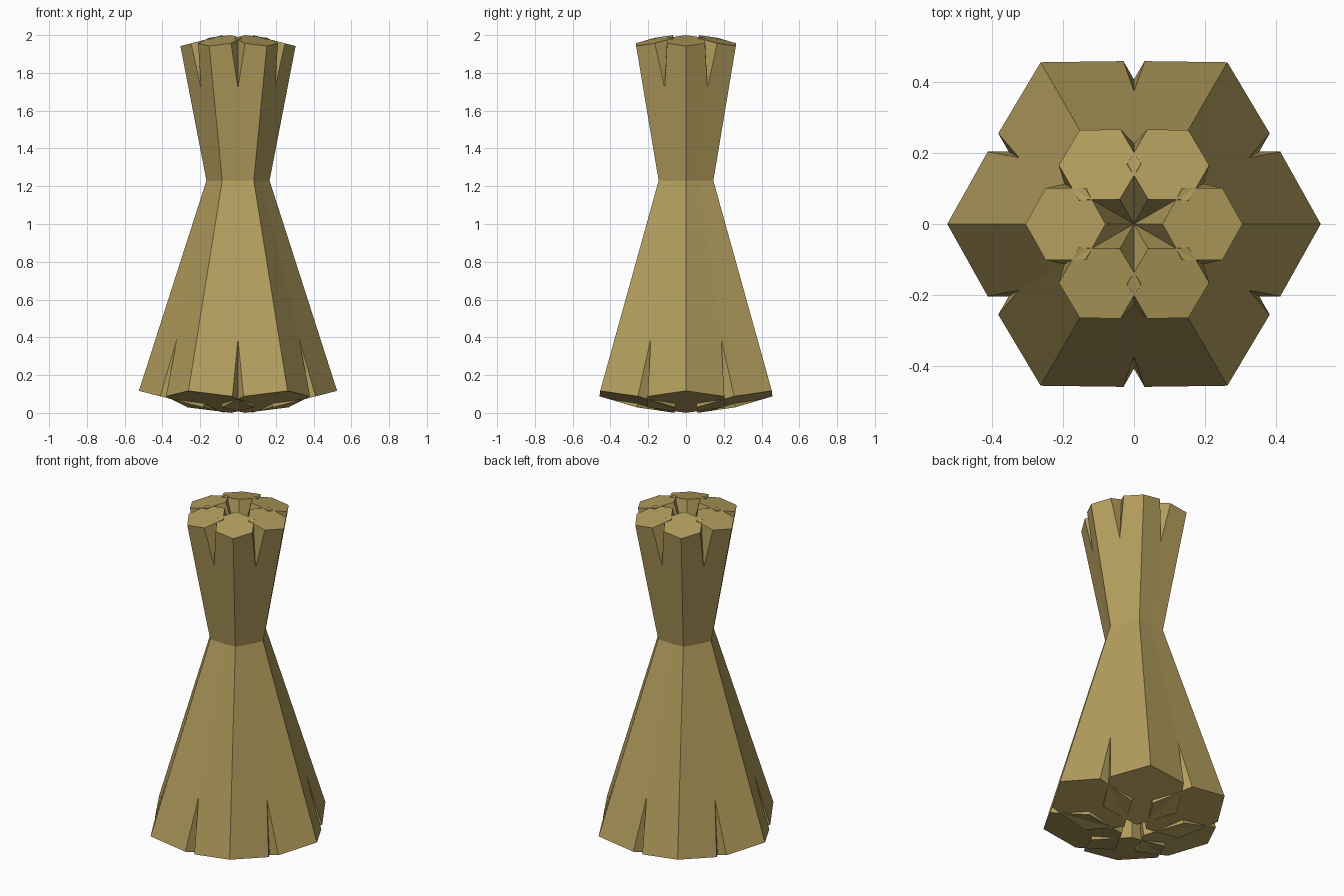
import bpy
from math import cos, sin, pi, atan2
from mathutils import Matrix, Vector

if "Cube" in bpy.data.objects:
    bpy.data.objects.remove(bpy.data.objects["Cube"])

wood = bpy.data.materials.new("tan_wood")
wood.diffuse_color = (0.45, 0.34, 0.11, 1)
wood.use_nodes = True
wood.node_tree.nodes["Principled BSDF"].inputs["Base Color"].default_value = wood.diffuse_color

# Axis of one leaning log, crossing the centre at the waist
LOW, HIGH = Vector((0.2975, 0, 0.0585)), Vector((-0.1925, 0, 1.971))
R_LOW, R_HIGH = 0.2345, 0.116
axis = HIGH - LOW
tilt = Matrix.Rotation(atan2(axis.x, axis.z), 3, 'Y')


def hexagon(center, radius):
    """Six corners, square to the log axis, one corner facing outward."""
    return [center + tilt @ Vector((radius * cos(i * pi / 3), radius * sin(i * pi / 3), 0))
            for i in range(6)]


# Tapered six-sided log
mesh = bpy.data.meshes.new("log")
faces = [(i, (i + 1) % 6, (i + 1) % 6 + 6, i + 6) for i in range(6)]
faces += [tuple(range(5, -1, -1)), tuple(range(6, 12))]
mesh.from_pydata(hexagon(LOW, R_LOW) + hexagon(HIGH, R_HIGH), [], faces)
mesh.materials.append(wood)

# Six logs crossed into a bundle
for k in range(6):
    log = bpy.data.objects.new(f"log_{k + 1}", mesh)
    log.rotation_euler.z = k * pi / 3
    bpy.context.collection.objects.link(log)
